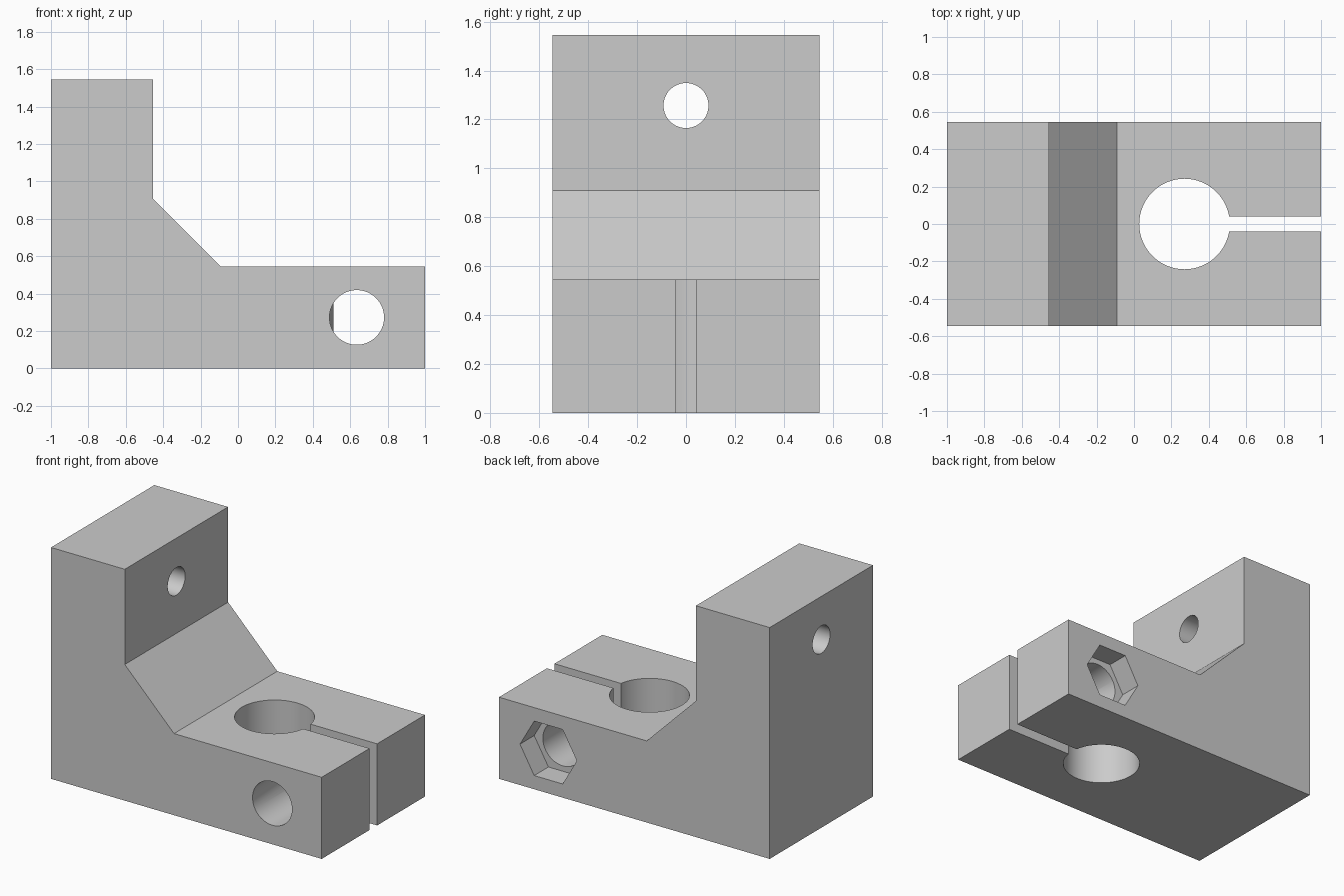
import bpy, bmesh, math
from mathutils import Matrix

if "Cube" in bpy.data.objects:
    bpy.data.objects.remove(bpy.data.objects["Cube"], do_unlink=True)

HALF = 0.545          # half depth of the bracket
BORE_X, BORE_R = 0.27, 0.242
SCREW_X, SCREW_Z = 0.635, 0.273

grey = bpy.data.materials.new("light grey")
grey.use_nodes = True
grey.diffuse_color = (0.6, 0.6, 0.6, 1)
grey.node_tree.nodes["Principled BSDF"].inputs["Base Color"].default_value = (0.6, 0.6, 0.6, 1)


def make_object(name, bm):
    bmesh.ops.recalc_face_normals(bm, faces=bm.faces)
    mesh = bpy.data.meshes.new(name)
    bm.to_mesh(mesh)
    bm.free()
    mesh.materials.append(grey)
    obj = bpy.data.objects.new(name, mesh)
    bpy.context.collection.objects.link(obj)
    return obj


def cylinder(name, location, radius, length, axis="Z", sides=64, spin=0):
    turn = {"X": Matrix.Rotation(math.pi / 2, 4, "Y"),
            "Y": Matrix.Rotation(math.pi / 2, 4, "X"),
            "Z": Matrix.Identity(4)}[axis]
    matrix = Matrix.Translation(location) @ turn @ Matrix.Rotation(spin, 4, "Z")
    bm = bmesh.new()
    bmesh.ops.create_cone(bm, cap_ends=True, segments=sides, radius1=radius,
                          radius2=radius, depth=length, matrix=matrix)
    return make_object(name, bm)


def box(name, location, size):
    bm = bmesh.new()
    bmesh.ops.create_cube(bm, size=1, matrix=Matrix.Translation(location) @ Matrix.Diagonal((*size, 1)))
    return make_object(name, bm)


def cut(target, cutter):
    mod = target.modifiers.new("cut", "BOOLEAN")
    mod.operation = "DIFFERENCE"
    mod.solver = "EXACT"
    mod.object = cutter
    bpy.ops.object.select_all(action="DESELECT")
    bpy.context.view_layer.objects.active = target
    target.select_set(True)
    bpy.ops.object.modifier_apply(modifier=mod.name)
    bpy.data.objects.remove(cutter, do_unlink=True)


# Angled body: side profile extruded through the depth
profile = [(-1, 0), (1, 0), (1, 0.545), (-0.091, 0.545),
           (-0.455, 0.909), (-0.455, 1.545), (-1, 1.545)]
bm = bmesh.new()
side = bm.faces.new([bm.verts.new((x, -HALF, z)) for x, z in profile])
extruded = bmesh.ops.extrude_face_region(bm, geom=[side])["geom"]
bmesh.ops.translate(bm, vec=(0, 2 * HALF, 0),
                    verts=[v for v in extruded if isinstance(v, bmesh.types.BMVert)])
bracket = make_object("clamp_bracket", bm)

# Clamp screw hole, stopping at a thin wall around the bore
screw = cylinder("screw_cutter", (SCREW_X, 0, SCREW_Z), 0.146, 1.4, "Y")
cut(screw, cylinder("bore_wall", (BORE_X, 0, 0.3), BORE_R + 0.003, 2))
cut(bracket, screw)

# Hexagonal nut pocket on the back, points up and down
cut(bracket, cylinder("nut_cutter", (SCREW_X, HALF, SCREW_Z), 0.21, 0.3, "Y",
                      sides=6, spin=math.pi / 2))

# Rod bore, clamp slot and mounting hole
cut(bracket, cylinder("bore_cutter", (BORE_X, 0, 0.3), BORE_R, 1.0))
cut(bracket, box("slot_cutter", (0.75, 0, 0.3), (0.9, 0.08, 1.0)))
cut(bracket, cylinder("mount_cutter", (-0.7, 0, 1.257), 0.092, 1.0, "X"))

# Smooth the holes, keep the corners sharp
bpy.ops.object.select_all(action="DESELECT")
bpy.context.view_layer.objects.active = bracket
bracket.select_set(True)
bpy.ops.object.shade_smooth_by_angle(angle=math.radians(30))
